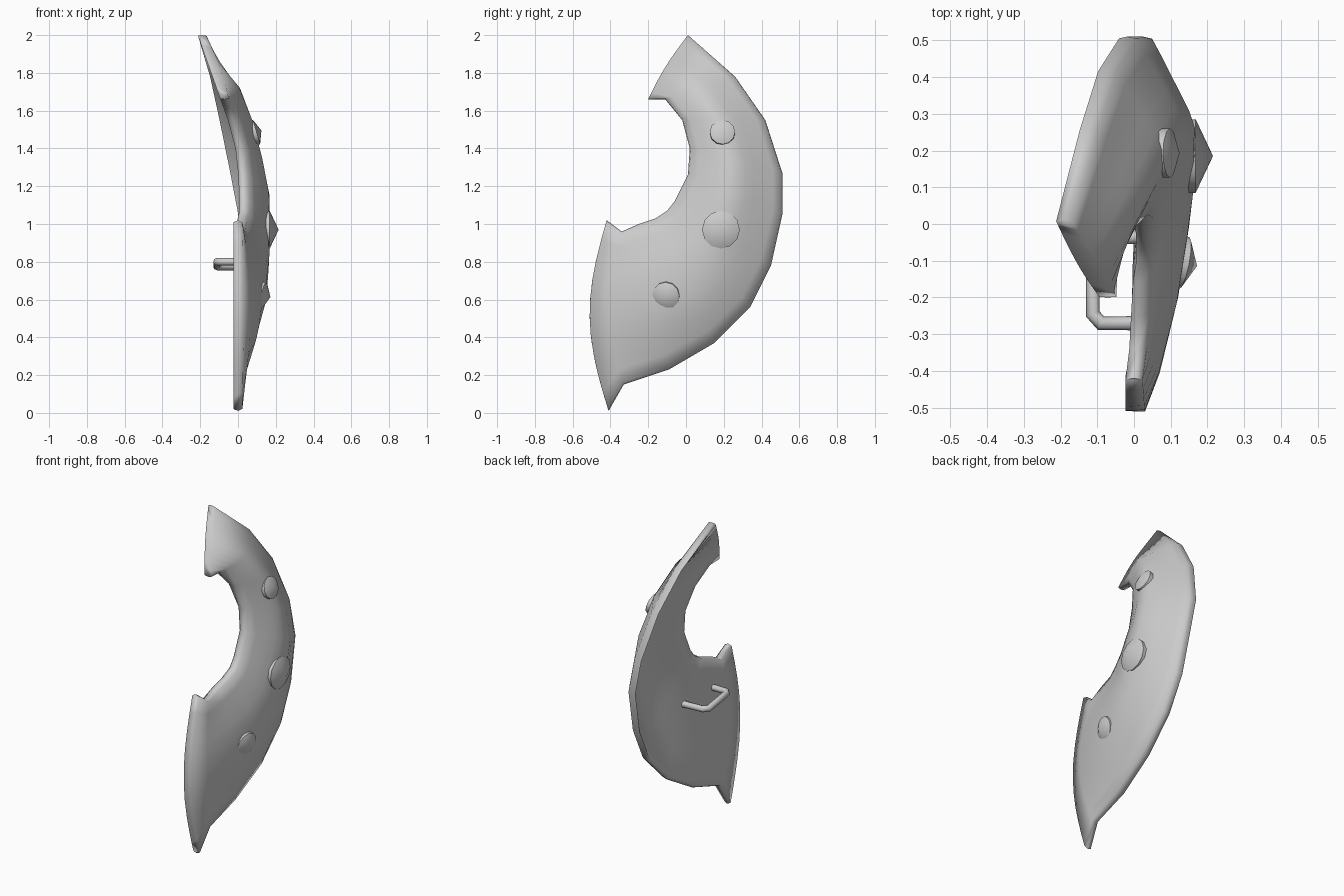
import bpy, bmesh, math
from mathutils import Vector

if "Cube" in bpy.data.objects:
    bpy.data.objects.remove(bpy.data.objects["Cube"])

steel = bpy.data.materials.new("grey_steel")
steel.diffuse_color = (0.6, 0.6, 0.6, 1)
steel.use_nodes = True
steel.node_tree.nodes["Principled BSDF"].inputs["Base Color"].default_value = steel.diffuse_color


def make(name, bm, angle):
    bmesh.ops.recalc_face_normals(bm, faces=bm.faces)
    mesh = bpy.data.meshes.new(name)
    bm.to_mesh(mesh)
    bm.free()
    obj = bpy.data.objects.new(name, mesh)
    bpy.context.collection.objects.link(obj)
    finish(obj, angle)


def finish(obj, angle):
    obj.data.materials.append(steel)
    bpy.ops.object.select_all(action='DESELECT')
    obj.select_set(True)
    bpy.context.view_layer.objects.active = obj
    bpy.ops.object.shade_smooth_by_angle(angle=math.radians(angle))


# Shield: ridged cross-sections swept from the wide lower end to the hooked top.
# Each section: inner edge (x, y, z), outer edge (x, y, z), ridge x on the front,
# hollow depth on the back, forward bow, fullness towards the outer edge
sections = [
    ((0.00, -.42, 1.02), (0.00, -.41, 0.01), 0.03, 0, -.095, 0),
    ((.01, -.34, 0.96), (.015, -.33, 0.15), 0.07, 0, -.07, .5),
    ((.015, -.25, 1.00), (.02, -.09, 0.23), 0.12, .015, -.03, 1),
    ((.02, -.16, 1.03), (.035, 0.15, 0.37), 0.15, .04, 0, 1),
    ((.03, -.10, 1.07), (.04, 0.34, 0.56), 0.165, .075, 0, .7),
    ((.03, -.06, 1.12), (.035, 0.45, 0.78), 0.17, .10, 0, .2),
    ((.025, 0.01, 1.26), (.024, 0.51, 1.05), 0.166, .11, 0, 0),
    ((.01, 0.02, 1.40), (-.018, 0.51, 1.27), 0.13, .105, 0, 0),
    ((-.03, -.02, 1.55), (-.075, 0.42, 1.55), 0.075, .09, 0, 0),
    ((-.07, -.11, 1.66), (-.125, 0.26, 1.78), 0.01, .05, 0, 0),
    ((-.07, -.20, 1.66), (-.19, 0.01, 2.00), -.095, 0, -.015, 0),
]
# Profiles across a section: (position, share of the height)
ridge = [(.012, .04), (.1, .3), (.2, .56), (.3, .8), (.4, .96), (.5, 1),
         (.6, .86), (.7, .65), (.8, .43), (.9, .22), (.988, .02)]
hollow = [(.01, 0), (.12, .2), (.22, .42), (.32, .64), (.42, .83), (.53, .95),
          (.64, 1), (.75, .85), (.85, .55), (.93, .25), (.99, 0)]
HALF = 0.023
bm = bmesh.new()
loops = []
for inner, outer, crest, depth, bow, full in sections:
    a, b = Vector(inner), Vector(outer)
    rise = crest - (a.x + b.x) / 2 - HALF
    front = [(t, rise * (s + full * .25 * max(0, math.sin((t - .5) * 2 * math.pi))), HALF)
             for t, s in ridge]
    back = [(t, depth * s, -HALF) for t, s in reversed(hollow)]
    loop = []
    for t, h, side in [(0, 0, 0)] + front + [(1, 0, 0)] + back:
        p = a.lerp(b, t)
        p.x += h + side
        p.y += bow * math.sin(math.pi * t)
        loop.append(bm.verts.new(p))
    loops.append(loop)
n = len(loops[0])
for r, s in zip(loops, loops[1:]):
    for i in range(n):
        j = (i + 1) % n
        bm.faces.new((r[i], r[j], s[j], s[i]))
# Close both ends with strips
half = n // 2
for loop in (loops[0], loops[-1]):
    bm.faces.new((loop[0], loop[1], loop[n - 1]))
    bm.faces.new((loop[half], loop[half + 1], loop[half - 1]))
    for i in range(1, half - 1):
        bm.faces.new((loop[i], loop[i + 1], loop[n - 1 - i], loop[n - i]))
make("shield_shell", bm, 100)

# Pointed studs: base centre, radius, tip height, axis
for name, base, radius, height, axis in [
    ("middle_stud", (.168, 0.185, 0.97), .10, .047, (1, 0, 0)),
    ("upper_stud", (.098, 0.193, 1.487), .067, .027, (1, 0, .3)),
    ("lower_stud", (.136, -.107, 0.62), .073, .037, (1, -.2, -.2)),
]:
    d = Vector(axis).normalized()
    rot = d.to_track_quat('Z', 'Y')
    base = Vector(base)
    bm = bmesh.new()
    tip = bm.verts.new(base + d * height)
    rings = []
    for drop in (0, .04):
        rings.append([bm.verts.new(base - d * drop + rot @ Vector(
            (radius * math.cos(k * math.pi / 6), radius * math.sin(k * math.pi / 6), 0)))
            for k in range(12)])
    for k in range(12):
        m = (k + 1) % 12
        bm.faces.new((tip, rings[0][k], rings[0][m]))
        bm.faces.new((rings[0][k], rings[1][k], rings[1][m], rings[0][m]))
    bm.faces.new(rings[1])
    make(name, bm, 60)

# Grip: bent bar on the hollow side
path = [(.06, -.27, .80), (-.09, -.27, .80), (-.112, -.245, .80),
        (-.112, -.065, .775), (-.09, -.04, .775), (.08, -.03, .775)]
curve = bpy.data.curves.new("grip", 'CURVE')
curve.dimensions = '3D'
curve.bevel_depth, curve.bevel_resolution = 0.02, 2
curve.use_fill_caps = True
spline = curve.splines.new('POLY')
spline.points.add(len(path) - 1)
for pt, co in zip(spline.points, path):
    pt.co = (*co, 1)
grip = bpy.data.objects.new("grip", curve)
bpy.context.collection.objects.link(grip)
bpy.ops.object.select_all(action='DESELECT')
bpy.context.view_layer.objects.active = grip
grip.select_set(True)
bpy.ops.object.convert(target='MESH')
finish(bpy.context.object, 60)
